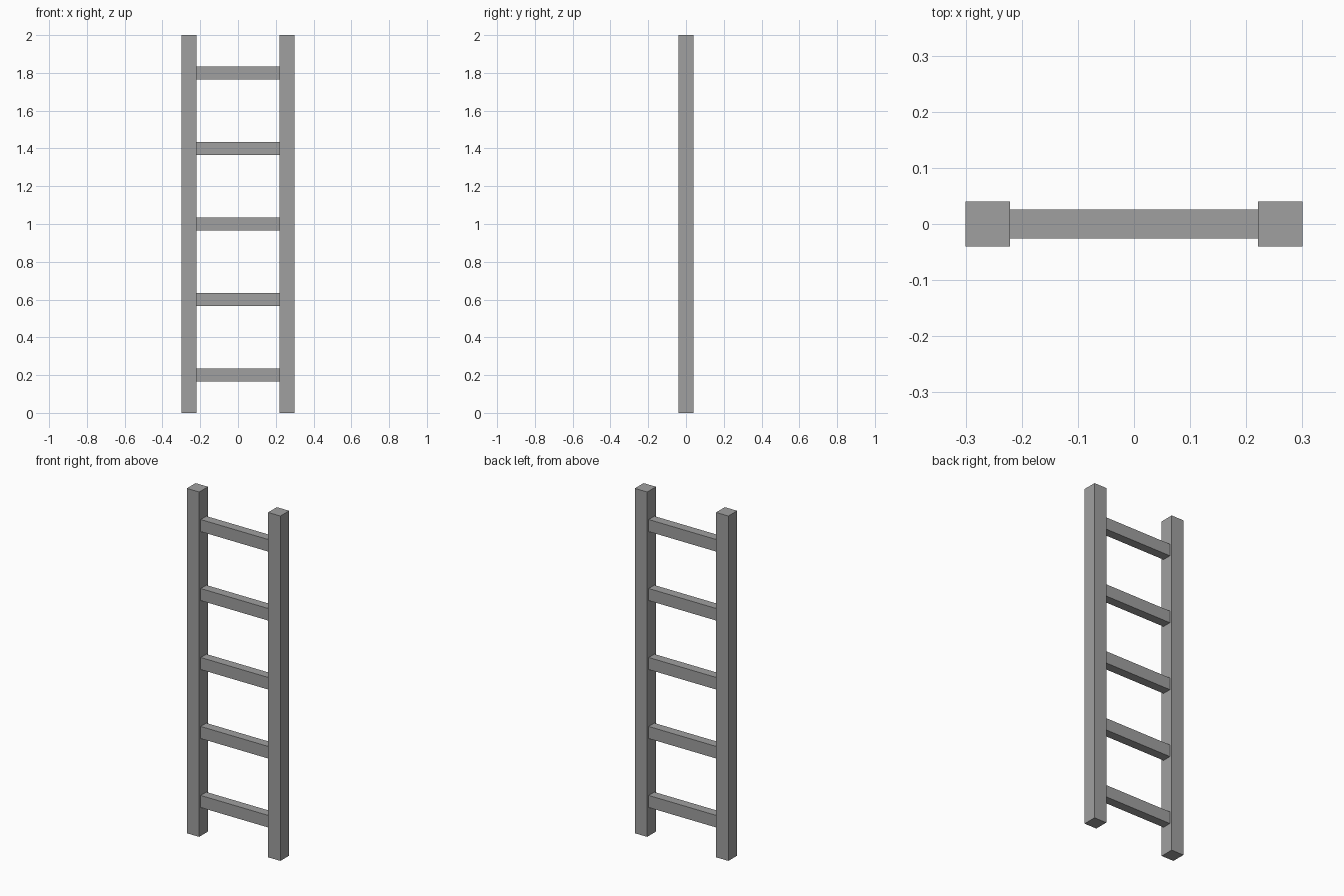
import bpy

if "Cube" in bpy.data.objects:
    bpy.data.objects.remove(bpy.data.objects["Cube"])

# Single plain grey
grey = bpy.data.materials.new("grey")
grey.diffuse_color = (0.35, 0.35, 0.35, 1)
grey.use_nodes = True
grey.node_tree.nodes["Principled BSDF"].inputs["Base Color"].default_value = grey.diffuse_color

RAIL_OUT, RAIL_IN = 0.30, 0.221


def box(name, center, size):
    bpy.ops.mesh.primitive_cube_add(size=1, location=center)
    ob = bpy.context.object
    ob.name = name
    ob.scale = size
    bpy.ops.object.transform_apply(location=False, rotation=False, scale=True)
    ob.data.materials.append(grey)
    return ob


# Upright side rails
for side, label in ((-1, "left"), (1, "right")):
    box(label + "_rail", (side * (RAIL_OUT + RAIL_IN) / 2, 0, 1),
        (RAIL_OUT - RAIL_IN, 0.08, 2))

# Five evenly spaced rungs between the rails
for i in range(5):
    box(f"rung_{i + 1}", (0, 0, 0.2 + 0.4 * i), (2 * RAIL_IN, 0.052, 0.07))
